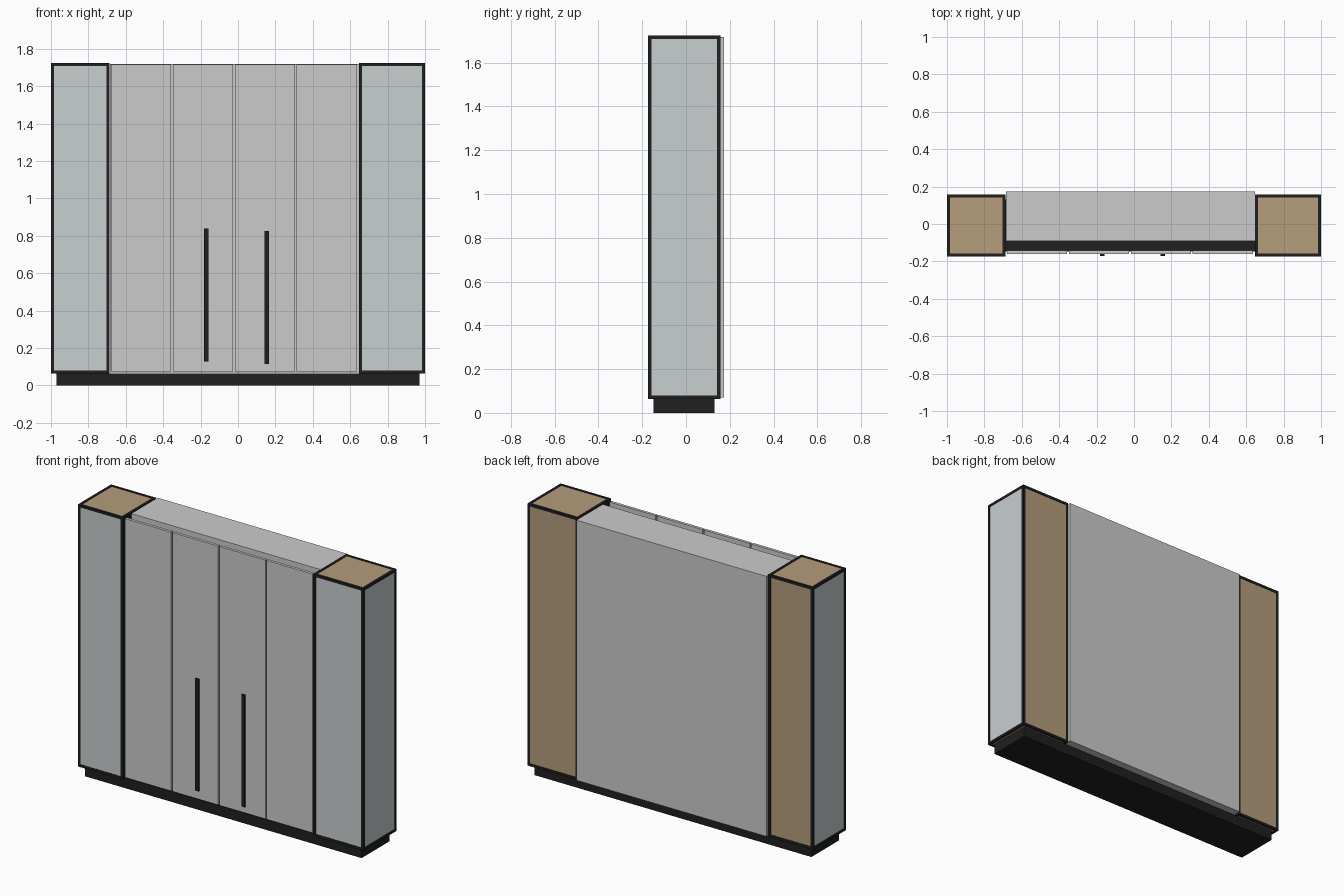
import bpy

if "Cube" in bpy.data.objects:
    bpy.data.objects.remove(bpy.data.objects["Cube"])


def material(name, rgb):
    m = bpy.data.materials.new(name)
    m.diffuse_color = (*rgb, 1)
    m.use_nodes = True
    m.node_tree.nodes["Principled BSDF"].inputs["Base Color"].default_value = m.diffuse_color
    return m


BLACK = material("black_metal", (0.014, 0.014, 0.015))
WOOD = material("wood", (0.46, 0.34, 0.20))
GLASS = material("frosted_glass", (0.58, 0.62, 0.63))
DOOR = material("door_grey", (0.63, 0.62, 0.60))


def box(name, xs, ys, zs, mat):
    """Axis-aligned box between pairs of limits."""
    lo = [min(p) for p in (xs, ys, zs)]
    hi = [max(p) for p in (xs, ys, zs)]
    bpy.ops.mesh.primitive_cube_add(size=1)
    ob = bpy.context.object
    ob.name = name
    for v in ob.data.vertices:
        v.co = [h if c > 0 else l for c, l, h in zip(v.co, lo, hi)]
    ob.data.materials.append(mat)
    return ob


T = 0.016                 # frame bar thickness
Y0, Y1 = -0.173, 0.157    # tower depth
Z0, Z1 = 0.063, 1.724     # tower height
IN = 0.003                # panel recess behind the frame


def tower(side, outer, inner):
    s = 1 if outer > inner else -1
    xbars = [(outer, outer - s * T), (inner, inner + s * T)]
    ybars = [(Y0, Y0 + T), (Y1 - T, Y1)]
    zbars = [(Z0, Z0 + T), (Z1 - T, Z1)]
    # Frame: uprights, then rails fitted between them
    for xb in xbars:
        for yb in ybars:
            box(side + "_frame_post", xb, yb, (Z0, Z1), BLACK)
        for zb in zbars:
            box(side + "_frame_side_rail", xb, (Y0 + T, Y1 - T), zb, BLACK)
    xr = (outer - s * T, inner + s * T)
    for yb in ybars:
        for zb in zbars:
            box(side + "_frame_cross_rail", xr, yb, zb, BLACK)
    # Infill panels
    yr, zr = (Y0 + T, Y1 - T), (Z0 + T, Z1 - T)
    box(side + "_glass_front", xr, (Y0 + IN, Y0 + T - IN), zr, GLASS)
    box(side + "_glass_side", (outer - s * IN, outer - s * (T - IN)), yr, zr, GLASS)
    box(side + "_inner_panel", (inner + s * IN, inner + s * (T - IN)), yr, zr, BLACK)
    box(side + "_wood_back", xr, (Y1 - T + IN, Y1 - IN), zr, WOOD)
    box(side + "_wood_top", xr, yr, (Z1 - T + IN, Z1 - IN), WOOD)
    box(side + "_wood_floor", xr, yr, (Z0 + IN, Z0 + T - IN), WOOD)


tower("left_tower", -1.0, -0.686)
tower("right_tower", 1.0, 0.648)

# Plinth under everything
box("plinth", (-0.97, 0.97), (-0.148, 0.13), (0, 0.065), BLACK)

# Central wardrobe body, standing proud at the back
box("wardrobe_body", (-0.684, 0.646), (-0.09, 0.173), (0.07, 1.718), DOOR)

# Four doors with narrow gaps, set in front of the body
start, pitch, gap = -0.679, 0.331, 0.009
for i in range(4):
    x = start + i * pitch
    box("door", (x, x + pitch - gap), (-0.161, -0.143), (0.075, 1.715), DOOR)

# Long bar handles on the two middle doors
for x, z in ((-0.169, 0.129), (0.155, 0.115)):
    box("door_handle", (x - 0.012, x + 0.012), (-0.171, -0.16), (z, z + 0.71), BLACK)
